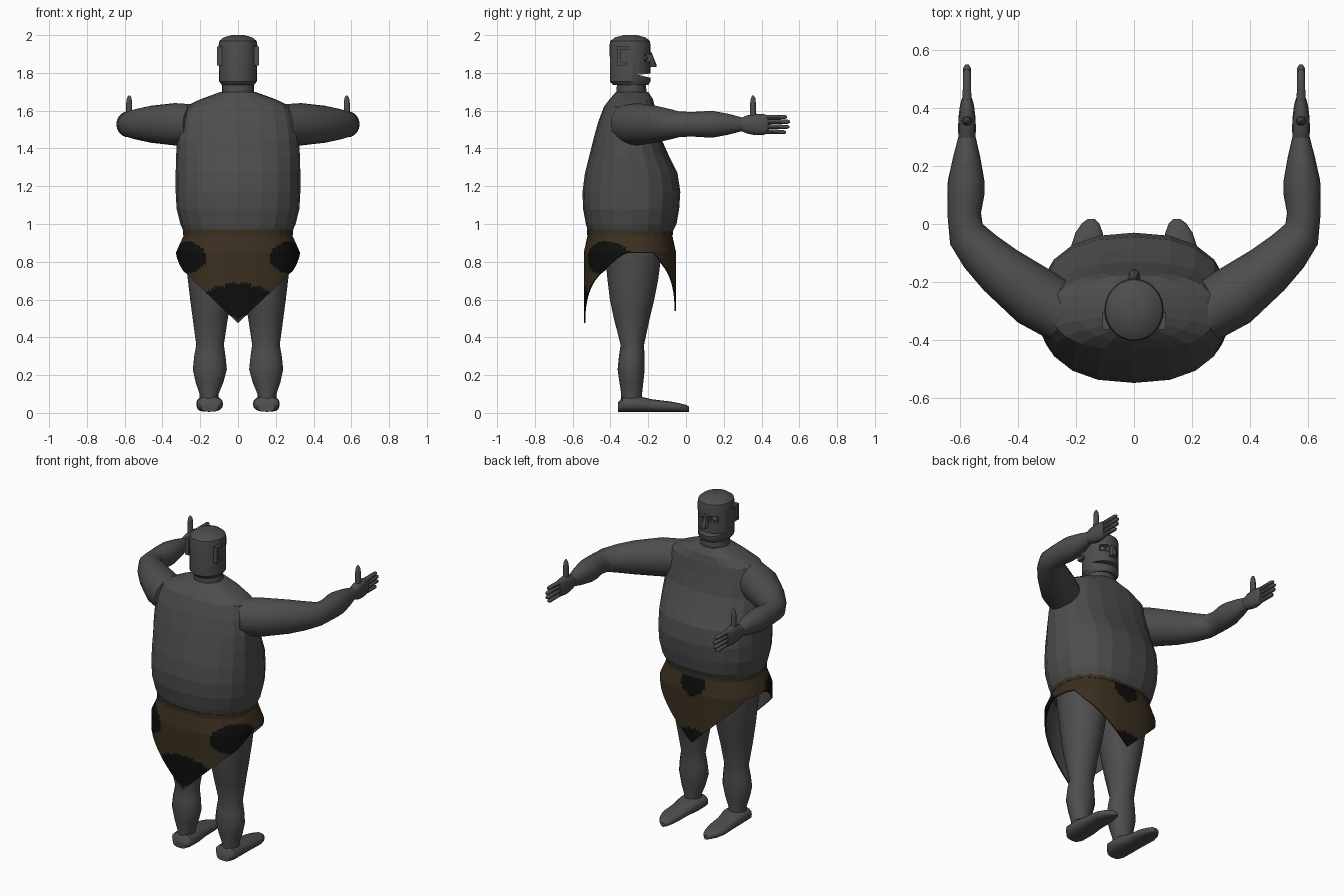
import bpy, bmesh, math
from mathutils import Vector as V

if "Cube" in bpy.data.objects:
    bpy.data.objects.remove(bpy.data.objects["Cube"])


def material(name, rgb):
    m = bpy.data.materials.new(name)
    m.diffuse_color = (*rgb, 1)
    m.use_nodes = True
    m.node_tree.nodes["Principled BSDF"].inputs["Base Color"].default_value = m.diffuse_color
    return m


SKIN = material("grey skin", (0.075, 0.075, 0.075))
HIDE = material("brown hide", (0.042, 0.028, 0.014))
SPOT = material("black spots", (0.004, 0.004, 0.004))


def unit(a, p):
    """Point on a unit superellipse of exponent p."""
    c, s = math.cos(a), math.sin(a)
    return (math.copysign(abs(c) ** (2 / p), c), math.copysign(abs(s) ** (2 / p), s))


def finish(name, bm, mats, mirror=False, smooth=None):
    bmesh.ops.recalc_face_normals(bm, faces=bm.faces)
    me = bpy.data.meshes.new(name)
    bm.to_mesh(me)
    bm.free()
    for m in mats:
        me.materials.append(m)
    if smooth:
        me.shade_smooth()
        me.set_sharp_from_angle(angle=math.radians(smooth))
    ob = bpy.data.objects.new(name, me)
    bpy.context.collection.objects.link(ob)
    if mirror:
        mod = ob.modifiers.new("mirror", "MIRROR")
        mod.use_mirror_merge = False
    return ob


def add_loft(bm, rings, n=16, p=2):
    """Skin closed rings given as (centre, half axis u, half axis v)."""
    loops = []
    for c, u, v in rings:
        pts = [unit(2 * math.pi * i / n, p) for i in range(n)]
        loops.append([bm.verts.new(V(c) + V(u) * a + V(v) * b) for a, b in pts])
    for r, s in zip(loops, loops[1:]):
        for i in range(n):
            bm.faces.new((r[i], r[(i + 1) % n], s[(i + 1) % n], s[i]))
    bm.faces.new(loops[0][::-1])
    bm.faces.new(loops[-1])


def loft(name, rings, n=16, p=2, mat=SKIN, **kw):
    bm = bmesh.new()
    add_loft(bm, rings, n, p)
    return finish(name, bm, [mat], **kw)


def level(z, rx, y0, y1, x=0):
    """Horizontal ring from half width and y limits."""
    return ((x, (y0 + y1) / 2, z), (rx, 0, 0), (0, (y1 - y0) / 2, 0))


def add_prism(bm, x0, x1, yz):
    """Extrude a y-z outline from x0 to x1."""
    a, b = ([bm.verts.new((x, y, z)) for y, z in yz] for x in (x0, x1))
    k = len(yz)
    for i in range(k):
        bm.faces.new((a[i], a[(i + 1) % k], b[(i + 1) % k], b[i]))
    bm.faces.new(a[::-1])
    bm.faces.new(b)


def rect(y0, y1, z0, z1):
    return [(y0, z0), (y1, z0), (y1, z1), (y0, z1)]


# torso
loft("torso", [level(*r) for r in [
    (.93, .275, -.51, -.085), (1.0, .305, -.53, -.05), (1.08, .325, -.545, -.036),
    (1.17, .33, -.548, -.03), (1.27, .33, -.535, -.045), (1.36, .328, -.512, -.09),
    (1.45, .322, -.49, -.13), (1.54, .31, -.465, -.15), (1.62, .285, -.435, -.165),
    (1.66, .2, -.405, -.175), (1.70, .09, -.37, -.2)]], n=20, p=2.4)

# neck
loft("neck", [level(1.66, .085, -.37, -.205), level(1.76, .085, -.365, -.215)], n=20, smooth=35)

# head with cut mouth and eye sockets
head = loft("head", [level(*r) for r in [
    (1.735, .085, -.385, -.2), (1.755, .1, -.403, -.188), (1.95, .102, -.404, -.188),
    (1.97, .098, -.4, -.192), (1.988, .075, -.375, -.215), (2.0, .035, -.33, -.26)]],
    n=28, smooth=35)
bm = bmesh.new()
add_prism(bm, -.12, .12, [(-.255, 1.79), (-.15, 1.765), (-.15, 1.8)])
for s in (-1, 1):
    add_prism(bm, s * .022, s * .07, [(-.225, 1.862), (-.15, 1.855), (-.15, 1.91), (-.225, 1.895)])
cutter = finish("face_cutter", bm, [SKIN])
cutter.hide_render = True
cutter.display_type = 'WIRE'
cut = head.modifiers.new("face cuts", "BOOLEAN")
cut.object = cutter
cut.operation = 'DIFFERENCE'

# nose: a tapered wedge
loft("nose", [level(1.83, .022, -.21, -.155), level(1.845, .022, -.21, -.157),
              level(1.91, .01, -.21, -.183)], n=8)

# eyes
bm = bmesh.new()
bmesh.ops.create_uvsphere(bm, u_segments=12, v_segments=8, radius=.018)
bmesh.ops.translate(bm, vec=(.045, -.222, 1.879), verts=bm.verts)
finish("eyes", bm, [SKIN], mirror=True, smooth=60)

# ears: raised rim around a thin plate
bm = bmesh.new()
add_prism(bm, .085, .1, rect(-.355, -.305, 1.845, 1.935))
add_prism(bm, .085, .111, rect(-.363, -.347, 1.84, 1.94))
add_prism(bm, .085, .111, rect(-.363, -.305, 1.925, 1.94))
add_prism(bm, .085, .109, rect(-.363, -.315, 1.84, 1.857))
finish("ears", bm, [SKIN], mirror=True)

# arms: path points with bend direction, half width and half height
arm = []
for x, y, ang, w, h in [(.23, -.32, 38, .1, .105), (.335, -.255, 38, .107, .112),
                        (.46, -.16, 40, .09, .098), (.53, -.095, 45, .078, .083),
                        (.578, -.035, 58, .066, .068), (.585, .03, 82, .058, .065),
                        (.58, .1, 90, .064, .069), (.579, .15, 90, .063, .069),
                        (.577, .23, 90, .047, .054), (.576, .3, 90, .03, .035)]:
    a = math.radians(ang)
    arm.append(((x, y, 1.528), (math.sin(a) * w, -math.cos(a) * w, 0), (0, 0, h)))
loft("arms", arm, n=20, mirror=True, smooth=40)

# hands: palm, four fingers and an upright thumb
bm = bmesh.new()
add_loft(bm, [((.576, y, 1.527), (w, 0, 0), (0, 0, h)) for y, w, h in
              [(.29, .029, .034), (.33, .031, .05), (.37, .029, .057), (.41, .024, .055),
               (.435, .017, .048)]], n=12, p=2.3)
for z, tip in [(1.563, .535), (1.54, .55), (1.515, .547), (1.49, .53)]:
    add_loft(bm, [((.576, y, z + (z - 1.527) * k), (r * 1.2, 0, 0), (0, 0, r)) for y, r, k in
                  [(.41, .013, 0), (.47, .012, .05), (tip - .012, .011, .1), (tip, .005, .1)]], n=8)
add_loft(bm, [((.576, .355, z), (r, 0, 0), (0, r, 0)) for z, r in
              [(1.54, .018), (1.6, .016), (1.64, .016), (1.668, .012), (1.68, .004)]], n=10)
finish("hands", bm, [SKIN], mirror=True, smooth=50)

# legs
loft("legs", [level(z, rx, y0, y1, x) for z, x, rx, y0, y1 in [
    (.96, .145, .135, -.45, -.12), (.84, .143, .137, -.43, -.13), (.7, .143, .122, -.415, -.148),
    (.6, .145, .108, -.403, -.168), (.5, .147, .093, -.382, -.192), (.36, .148, .073, -.346, -.222),
    (.3, .149, .083, -.355, -.22), (.23, .149, .09, -.362, -.219), (.16, .151, .073, -.352, -.226),
    (.1, .153, .05, -.343, -.233), (.05, .153, .05, -.343, -.233)]], n=16, mirror=True, smooth=30)

# feet
loft("feet", [((x, y, t / 2 + .003), (w, 0, 0), (0, 0, t / 2 - .003)) for x, y, w, t in [
    (.15, -.36, .045, .055), (.15, -.335, .068, .085), (.15, -.25, .071, .088),
    (.155, -.18, .062, .072), (.158, -.08, .06, .06), (.155, -.03, .047, .05),
    (.15, .002, .03, .042), (.148, .017, .012, .032)]], n=16, p=2.6, mirror=True, smooth=40)

# belt
loft("belt", [level(.942, .29, -.525, -.07), level(.97, .29, -.525, -.07)], n=24, p=2.4, mat=HIDE)


# loincloth with pointed front and back and ragged spots
def hem(x, y):
    if y < -.3:
        z = .475 + .95 * abs(x) + .5 * max(0, y + .43)
    elif y > -.2:
        z = .54 + .95 * abs(x) + .5 * max(0, -.12 - y)
    else:
        z = .85
    return min(.85, z)


def spotted(x, y, z):
    side = ((abs(x) - .28) ** 2 + (y + .43) ** 2) / .145 ** 2 + ((z - .82) / .088) ** 2 < 1
    if y < -.3:
        return side or (x / .19) ** 2 + ((z - .597) / .088) ** 2 < 1
    front = (x / .085) ** 2 + ((z - .92) / .085) ** 2 < 1
    return side or (y > -.2 and (front or (x / .09) ** 2 + ((z - .575) / .055) ** 2 < 1))


bm = bmesh.new()
N, ROWS = 120, 30
cols = []
for i in range(N):
    ux, uy = unit(2 * math.pi * i / N, 2.4)
    low = hem(.33 * ux, -.295 + .245 * uy)
    col = []
    for j in range(ROWS + 1):
        z = .95 + (low - .95) * j / ROWS
        f = min(1, (.95 - z) / .1)
        col.append(bm.verts.new(((.283 + .045 * f) * ux, -.297 + (.222 + .022 * f) * uy, z)))
    cols.append(col)
for i in range(N):
    a, b = cols[i], cols[(i + 1) % N]
    for j in range(ROWS):
        f = bm.faces.new((a[j], a[j + 1], b[j + 1], b[j]))
        f.material_index = int(spotted(*f.calc_center_median()))
cloth = finish("loincloth", bm, [HIDE, SPOT, SKIN, SKIN])
thick = cloth.modifiers.new("grey lining", "SOLIDIFY")
thick.thickness = .008
thick.offset = -1
thick.material_offset = 2
